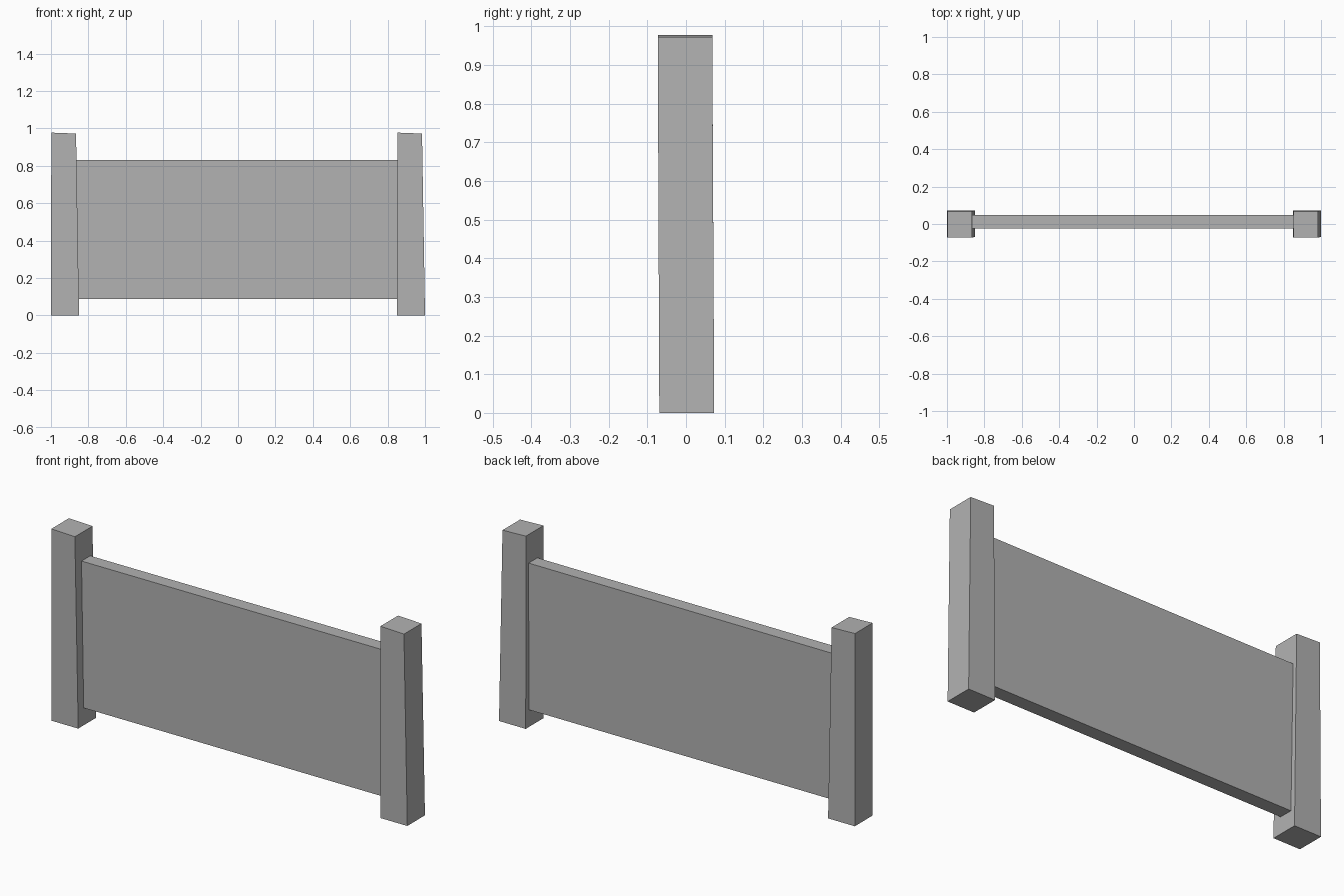
import bpy, bmesh

if "Cube" in bpy.data.objects:
    bpy.data.objects.remove(bpy.data.objects["Cube"])

# Dark grey shared by all parts
grey = bpy.data.materials.new("dark_grey")
grey.diffuse_color = (0.447, 0.447, 0.447, 1)
grey.use_nodes = True
grey.node_tree.nodes["Principled BSDF"].inputs["Base Color"].default_value = grey.diffuse_color


def hull_box(name, bottom, top):
    """Six-sided block from four bottom and four top corners."""
    bm = bmesh.new()
    b = [bm.verts.new(c) for c in bottom]
    t = [bm.verts.new(c) for c in top]
    bm.faces.new(b[::-1])
    bm.faces.new(t)
    for i in range(4):
        j = (i + 1) % 4
        bm.faces.new((b[i], b[j], t[j], t[i]))
    bmesh.ops.recalc_face_normals(bm, faces=bm.faces[:])
    mesh = bpy.data.meshes.new(name)
    bm.to_mesh(mesh)
    bm.free()
    mesh.materials.append(grey)
    obj = bpy.data.objects.new(name, mesh)
    bpy.context.collection.objects.link(obj)
    return obj


def rect(x0, x1, y0, y1, z0, z1):
    """Rectangle whose height runs from z0 at x0 to z1 at x1."""
    return [(x0, y0, z0), (x1, y0, z1), (x1, y1, z1), (x0, y1, z0)]


# Slightly crooked, hand-hewn posts; the right one repeats the left
for name, x in (("left_post", -1.0), ("right_post", 0.85)):
    hull_box(name,
             rect(x, x + 0.15, -0.069, 0.073, 0, 0),
             rect(x + 0.002, x + 0.134, -0.073, 0.068, 0.977, 0.972))

# Board between the posts, set a little towards the back
hull_box("panel",
         rect(-0.858, 0.852, -0.023, 0.047, 0.087, 0.087),
         rect(-0.868, 0.852, -0.023, 0.047, 0.830, 0.832))
